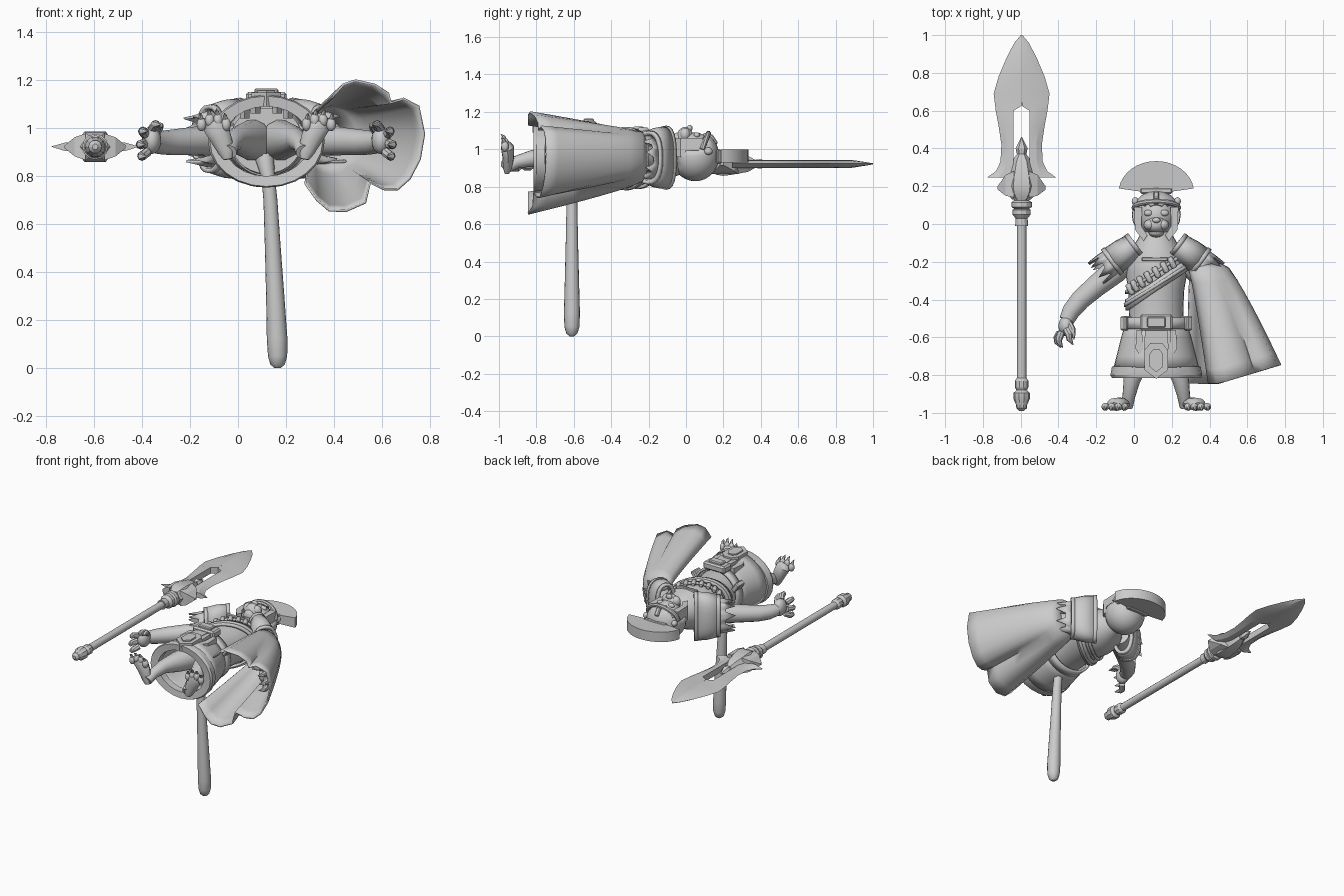
import bpy, bmesh, math
from mathutils import Vector, Matrix, Euler

if "Cube" in bpy.data.objects:
    bpy.data.objects.remove(bpy.data.objects["Cube"])

CX, CZ = 0.118, 0.95          # body axis (body lies along y, chest faces +z)
SX, SZ = -0.595, 0.922        # spear axis
grey = bpy.data.materials.new("plain grey")
grey.diffuse_color = (0.6, 0.6, 0.6, 1)
grey.use_nodes = True
grey.node_tree.nodes["Principled BSDF"].inputs["Base Color"].default_value = grey.diffuse_color


def finish(name, bm, angle=40, solid=0.0):
    bmesh.ops.recalc_face_normals(bm, faces=bm.faces[:])
    me = bpy.data.meshes.new(name)
    bm.to_mesh(me)
    bm.free()
    ob = bpy.data.objects.new(name, me)
    bpy.context.collection.objects.link(ob)
    me.materials.append(grey)
    if solid:
        m = ob.modifiers.new("thickness", 'SOLIDIFY')
        m.thickness, m.offset = solid, 0
    if angle:
        bpy.ops.object.select_all(action='DESELECT')
        ob.select_set(True)
        bpy.context.view_layer.objects.active = ob
        bpy.ops.object.shade_smooth_by_angle(angle=math.radians(angle))
    return ob


def loft(name, rings, closed=True, caps=True, angle=40, solid=0.0):
    bm = bmesh.new()
    vs = [[bm.verts.new(p) for p in r] for r in rings]
    n = len(rings[0])
    for a, b in zip(vs, vs[1:]):
        for i in range(n if closed else n - 1):
            j = (i + 1) % n
            bm.faces.new((a[i], a[j], b[j], b[i]))
    if caps:
        bm.faces.new(vs[0])
        bm.faces.new(vs[-1])
    return finish(name, bm, angle, solid)


def ring_y(x, y, z, rx, rz, n=24):
    return [(x + rx * math.cos(2 * math.pi * i / n), y, z + rz * math.sin(2 * math.pi * i / n)) for i in range(n)]


def lathe(name, prof, x, z, n=12, **kw):
    """Stack of (y, rx, rz) ellipses along y."""
    return loft(name, [ring_y(x, y, z, a, b, n) for y, a, b in prof], **kw)


def tube(name, pts, radii, n=12, ref=(0, 0, 1), flat=1.0):
    pts = [Vector(p) for p in pts]
    rings = []
    for i, (p, r) in enumerate(zip(pts, radii)):
        d = (pts[min(i + 1, len(pts) - 1)] - pts[max(i - 1, 0)]).normalized()
        s = d.cross(Vector(ref)).normalized()
        u = s.cross(d)
        rings.append([p + s * r * math.cos(2 * math.pi * k / n) + u * r * flat * math.sin(2 * math.pi * k / n)
                      for k in range(n)])
    return loft(name, rings)


def ball(name, c, r, cut=None, solid=0.0):
    bm = bmesh.new()
    bmesh.ops.create_uvsphere(bm, u_segments=20, v_segments=14, radius=1,
                              matrix=Matrix.Translation(c) @ Matrix.Diagonal((*r, 1)))
    if cut:
        bmesh.ops.delete(bm, geom=[f for f in bm.faces if cut(f.calc_center_median())], context='FACES')
    return finish(name, bm, 50, solid)


def box(name, c, d, rot=(0, 0, 0)):
    bm = bmesh.new()
    bmesh.ops.create_cube(bm, size=1, matrix=Matrix.Translation(c) @ Euler(rot).to_matrix().to_4x4()
                          @ Matrix.Diagonal((*d, 1)))
    bmesh.ops.bevel(bm, geom=bm.edges[:], offset=min(d) * 0.2, segments=1, affect='EDGES')
    return finish(name, bm, 0)


def plate(name, pts, z0, z1):
    """Flat outline in x, y raised from z0 to z1."""
    return loft(name, [[(x, y, z) for x, y in pts] for z in (z0, z1)], angle=0)


# torso and skirt
TORSO = [(-0.58, .15, .14), (-0.45, .143, .135), (-0.35, .148, .14), (-0.25, .165, .145),
         (-0.17, .155, .14), (-0.1, .11, .11), (-0.03, .07, .085)]
lathe("torso", TORSO, CX, CZ, 28)
lathe("skirt", [(-.52, .155, .15), (-.60, .18, .168), (-.70, .205, .182), (-.76, .22, .187)],
      CX, .945, 32, caps=False, solid=.012)
lathe("skirt_hem", [(-.75, .215, .18), (-.755, .235, .19), (-.80, .243, .193), (-.815, .235, .188),
                    (-.81, .18, .145), (-.76, .18, .145), (-.75, .215, .18)], CX, .945, 24, caps=False, angle=25)


def torso_radius(y):
    for (y0, a0, b0), (y1, a1, b1) in zip(TORSO, TORSO[1:]):
        if y <= y1:
            t = max(0, (y - y0) / (y1 - y0))
            return a0 + (a1 - a0) * t, b0 + (b1 - b0) * t
    return TORSO[-1][1:]


def band(name, y0, slope, width, off, n=40):
    rings = []
    for dy in (-width / 2, width / 2):
        r = []
        for i in range(n):
            a = 2 * math.pi * i / n
            rx, rz = torso_radius(y0 + slope * .15 * math.cos(a) + dy)
            r.append((CX + (rx + off) * math.cos(a), y0 + dy + slope * rx * math.cos(a),
                      CZ + (rz + off) * math.sin(a)))
        rings.append(r)
    return loft(name, rings, caps=False, solid=.016)


band("belt", -.525, 0, .06, .022)
band("sash", -.325, .72, .06, .012)
band("sash_rib", -.325, .72, .02, .02)
band("bandolier", -.255, .72, .02, .01)
for i in range(7):                                   # pouches along the bandolier
    a = math.radians(62 + i * 14)
    y = -.255 + .72 * .15 * math.cos(a)
    rx, rz = torso_radius(y)
    tube("pouch", [(CX + (rx + .018) * math.cos(a) + d * .5, y - d, CZ + (rz + .012) * math.sin(a))
                   for d in (-.028, -.02, .02, .028)], [.01, .016, .016, .01], 8)
box("chest_clasp", (.11, -.185, 1.09), (.14, .022, .02), (.1, 0, 0))

# belt buckle, straps and hanging plaque
box("buckle", (CX, -.52, 1.125), (.17, .085, .05))
box("buckle_face", (CX, -.52, 1.15), (.10, .055, .03))
for s in (-1, 1):
    box("belt_stud", (CX + s * .16, -.525, 1.02), (.035, .075, .07), (0, s * .6, 0))
    for k, dx in enumerate((.045, .09)):
        x = CX + s * dx
        plate("strap", [(x - .014, -.56), (x + .014, -.56), (x + .02, -.66), (x, -.69), (x - .02, -.66)],
              1.06 - .02 * k, 1.132 - .014 * k)


def hexagon(w, h):
    return [(CX, -.725 - h), (CX + w, -.725 - h * .5), (CX + w, -.725 + h * .6), (CX + w * .5, -.725 + h),
            (CX - w * .5, -.725 + h), (CX - w, -.725 + h * .6), (CX - w, -.725 - h * .5)]


plate("plaque", hexagon(.062, .095), 1.09, 1.148)
plate("plaque_centre", hexagon(.036, .06), 1.13, 1.157)
plate("plaque_strap", [(CX - .035, -.56), (CX + .035, -.56), (CX + .03, -.65), (CX - .03, -.65)], 1.08, 1.136)

# limbs and shoulder armour, mirrored about the body axis
for s in (-1, 1):
    def P(dx, y, z):
        return (CX + s * dx, y, z)
    tube("arm", [P(.12, -.16, .95), P(.22, -.25, .95), P(.32, -.33, .945), P(.40, -.40, .94), P(.45, -.46, .94),
                 P(.475, -.51, .945)], [.07, .066, .058, .053, .048, .04], 16)
    ball("palm", P(.478, -.54, .95), (.04, .054, .058))
    for dx, y, z, ex in ((.495, -.57, .90, .52), (.51, -.575, .935, .525), (.505, -.575, .975, .515),
                         (.475, -.56, .995, .46)):
        k = (z - .945) * .4
        tube("finger", [P(dx, y, z), P(ex, y - .03, z + k), P(ex, y - .05, z + k), P(ex - .02, y - .08, z + k)],
             [.02, .02, .016, .002], 8)
    tube("thumb", [P(.46, -.53, .98), P(.445, -.56, 1.005), P(.44, -.585, 1.01), P(.435, -.61, 1.005)],
         [.019, .018, .013, .002], 8)
    tube("leg", [P(.06, -.58, .95), P(.10, -.72, .95), P(.13, -.83, .95), P(.145, -.91, .93), P(.155, -.965, .90)],
         [.085, .066, .044, .034, .032], 14)
    tube("foot", [P(.16, -.958, .87), P(.165, -.955, .90), P(.19, -.95, .96), P(.215, -.955, 1.01),
                  P(.222, -.965, 1.035)], [.018, .034, .045, .05, .03], 12, ref=(0, 1, 0), flat=.7)
    for k in range(4):
        x, z = .168 + k * .034, 1.015 + (.018 if k in (1, 2) else 0)
        ball("toe", P(x, -.968, z), (.02, .02, .028))
        tube("toe_claw", [P(x, -.968, z + .015), P(x + .004, -.975, z + .035), P(x + .006, -.99, z + .048)],
             [.012, .009, .001], 6, ref=(1, 0, 0))

    # each shoulder ring sits around an axis running down and outward
    ax = Vector((s * .80, -.60, 0))
    sd = Vector((s * .60, .80, 0))
    org = Vector((CX + s * .175, -.155, .955))

    def oval(t, w, h, n=24, zig=0.0):
        out = []
        for i in range(n):
            c, q = math.cos(2 * math.pi * i / n), math.sin(2 * math.pi * i / n)
            sq = lambda v: math.copysign(abs(v) ** .8, v)
            out.append(org + ax * (t + (zig if i % 3 == 1 else 0)) + sd * w * sq(c) + Vector((0, 0, h * sq(q))))
        return out
    loft("shoulder_plate", [oval(-.08, .056, .160), oval(0, .068, .152), oval(.08, .072, .13)],
         caps=False, solid=.02, angle=30)
    for t, w, h in ((-.072, .061, .163), (.072, .076, .136)):
        loft("shoulder_rim", [oval(t - .012, w, h), oval(t + .012, w + .002, h - .003)],
             caps=False, solid=.018, angle=30)
    loft("sleeve_fringe", [oval(.06, .068, .118), oval(.12, .07, .095, zig=.06)], caps=False, solid=.01, angle=30)

# tail
tube("tail", [(.11, -.58, .88), (.125, -.61, .8), (.135, -.61, .7), (.145, -.61, .5), (.155, -.61, .3),
              (.163, -.61, .12), (.165, -.61, .05), (.165, -.61, .015), (.165, -.61, 0)],
     [.04, .028, .029, .033, .038, .043, .04, .03, .012], 16, ref=(0, 1, 0))

# cape wrapped around one arm, hem given as x, z points with folds
HEM = [(.395, 1.13), (.44, 1.182), (.49, 1.198), (.57, 1.18), (.625, 1.145), (.637, 1.105), (.69, 1.122),
       (.752, 1.09), (.775, .975), (.757, .87), (.715, .79), (.665, .745), (.61, .745), (.55, .772), (.53, .69),
       (.45, .655), (.38, .657), (.33, .70), (.28, .77)]
rows = []
for k in range(-1, 9):
    t = max(0, k / 8)
    f = t ** .85
    c = .5 if k < 0 else 1                           # first row gathers under the shoulder
    row = []
    for i, (hx, hz) in enumerate(HEM):
        a = math.radians(145 - 285 * i / (len(HEM) - 1))
        x, z = .385 + .115 * c * math.cos(a), .96 + .13 * c * math.sin(a)
        yb = -.845 + .30 * max(0, hx - .45)
        row.append((x + (hx - x) * f, -.235 + (yb + .235) * t + (.03 if k < 0 else 0), z + (hz - z) * f))
    rows.append(row)
loft("cape", rows, closed=False, caps=False, solid=.01, angle=70)

# head and helmet
tube("neck", [(CX, -.1, .95), (CX, 0, .96)], [.085, .08], 16)
ball("head", (CX, .045, .975), (.105, .112, .115))
ball("muzzle", (CX, -.005, 1.06), (.058, .045, .06))
ball("nose", (CX, .02, 1.113), (.022, .015, .018))
ball("chin", (CX, -.045, 1.045), (.04, .026, .045))
ball("helmet", (CX, .05, .965), (.124, .122, .13), solid=.012,
     cut=lambda c: (c.z > 1.0 and c.y < .10) or c.y < -.045)
tube("helmet_brim", [(CX + .118 * math.cos(a), .085 + .035 * math.sin(a), 1.0 + .085 * math.sin(a))
                     for a in [math.pi * i / 12 for i in range(13)]], [.014] * 13, 8, ref=(0, 1, .3))
box("helmet_ridge", (CX, .135, 1.045), (.03, .05, .06), (.6, 0, 0))
for s in (-1, 1):
    x = CX + s * .097
    ball("eye", (CX + s * .042, .058, 1.075), (.024, .017, .016))
    ball("cheek", (CX + s * .035, -.005, 1.08), (.032, .028, .035))
    ball("ear", (CX + s * .112, .12, .99), (.018, .022, .02))
    plate("cheek_guard", [(x - s * .022, .09), (x + s * .02, .09), (x + s * .016, -.03), (x - s * .03, -.09),
                          (x - s * .05, -.06), (x - s * .018, -.01)], .96, 1.06)

# crest fan across the helmet
ARC = [math.radians(8 + 164 * i / 16) for i in range(17)]
loft("crest", [[(CX + (.2 if j in (1, 2) else .06) * math.cos(a),
                 .165 + (.168 if j in (1, 2) else .025) * math.sin(a),
                 .963 + h * (.035 if j in (1, 2) else .03))
                for j, h in enumerate((-1, -1, 1, 1))] for a in ARC], angle=30)
box("crest_holder", (CX, .175, .96), (.17, .03, .075))

# spear
lathe("spear_shaft", [(-.85, .025, .025), (.02, .025, .025)], SX, SZ, 12)
lathe("spear_pommel", [(y, r, r) for y, r in ((-.99, .012), (-.975, .028), (-.955, .03), (-.925, .044), (-.895, .044),
      (-.88, .027), (-.865, .036), (-.83, .036), (-.815, .025))], SX, SZ, 10, angle=25)
lathe("spear_collar", [(y, r, r) for y, r in ((-.01, .034), (.03, .032), (.05, .048), (.075, .048), (.08, .038),
      (.09, .054), (.115, .054), (.125, .04), (.15, .05))], SX, SZ, 12, angle=25)
lathe("spear_socket", [(.13, .05, .05), (.165, .08, .068), (.20, .088, .074), (.25, .078, .066), (.33, .055, .05),
                       (.37, .025, .025), (.40, .032, .03), (.46, .002, .002)], SX, SZ, 6, angle=20)
BLADE = [(.245, .05, .185), (.28, .045, .135), (.33, .042, .112), (.42, .042, .107), (.52, .042, .122), (.60, .042, .137),
         (.625, .001, .14), (.69, 0, .148), (.78, 0, .122), (.88, 0, .08), (.96, 0, .038), (1.0, 0, .004)]
for s in (-1, 1):
    loft("socket_wing", [[(SX + s * a, y, SZ + z) for y, z in ((y0, -h), (y1, -h), (y1, h), (y0, h))]
                         for a, y0, y1, h in ((.04, .14, .28, .055), (.085, .15, .26, .04), (.127, .182, .2, .006))],
         angle=0)
    rings = []
    for y, a, b in BLADE:
        t = .022 if y < .9 else .022 * (1.02 - y) / .14
        m = a + (b - a) * .55
        rings.append([(SX + s * x, y, SZ + z) for x, z in ((a, t), (m, t * .8), (b, .001), (m, -t * .8), (a, -t))])
    loft("spear_blade", rings, angle=20)
